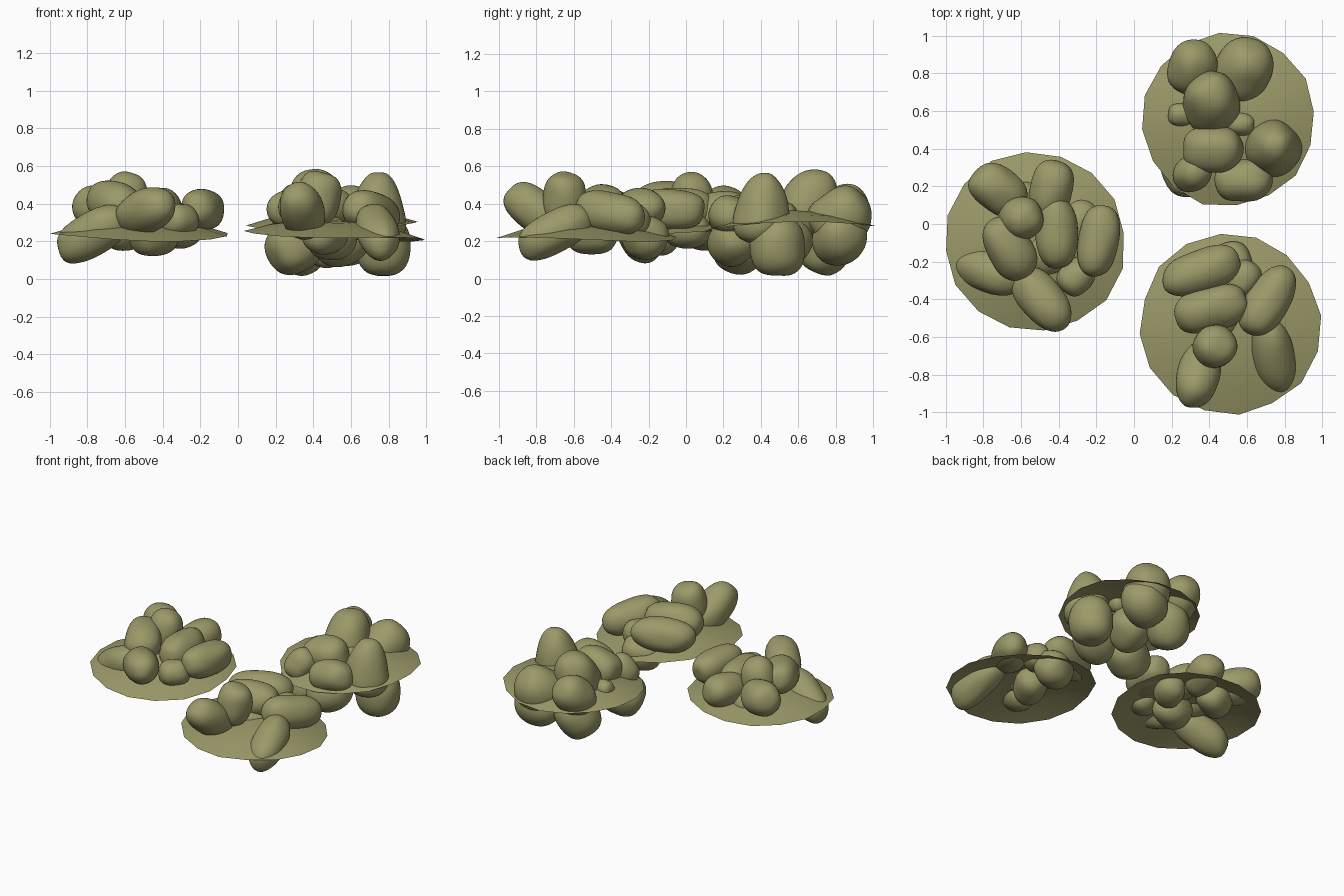
import bpy, bmesh, math, random
from mathutils import Vector, Euler, noise

random.seed(4)
if "Cube" in bpy.data.objects:
    bpy.data.objects.remove(bpy.data.objects["Cube"], do_unlink=True)

olive = bpy.data.materials.new("olive_stone")
olive.use_nodes = True
colour = (0.33, 0.32, 0.14, 1)
olive.diffuse_color = colour
olive.node_tree.nodes["Principled BSDF"].inputs["Base Color"].default_value = colour


def finish(bm, name):
    mesh = bpy.data.meshes.new(name)
    for face in bm.faces:
        face.smooth = True
    bm.to_mesh(mesh)
    bm.free()
    mesh.materials.append(olive)
    obj = bpy.data.objects.new(name, mesh)
    bpy.context.collection.objects.link(obj)
    return obj


def sheet(name, centre, radius, slope, sides=16, dome=0.085):
    """Thin, shallow domed and tilted ground sheet with an uneven rim."""
    bm = bmesh.new()
    rings = []
    phase = random.uniform(0, math.pi)
    wobble = [random.uniform(0.97, 1.01) for _ in range(sides)]
    for share in (0.35, 0.7, 1.0):
        ring = []
        for i in range(sides):
            a = math.tau * i / sides + 0.1
            r = radius * share * (wobble[i] if share == 1 else 1)
            x, y = r * math.cos(a), r * math.sin(a)
            z = slope[0] * x + slope[1] * y + dome * (1 - share ** 2)
            z += 0.014 * share * math.sin(2 * a + phase)
            ring.append(bm.verts.new(Vector(centre) + Vector((x, y, z))))
        rings.append(ring)
    hub = bm.verts.new(Vector(centre) + Vector((0, 0, dome)))
    for i in range(sides):
        j = (i + 1) % sides
        bm.faces.new((hub, rings[0][i], rings[0][j]))
        for inner, outer in zip(rings, rings[1:]):
            bm.faces.new((inner[i], outer[i], outer[j], inner[j]))
    return finish(bm, name)


def stone(name, x, y, z, length, width, yaw=0, pitch=0, taper=0):
    """Rounded pebble: long axis set by yaw and pitch, optional pointed end."""
    bm = bmesh.new()
    bmesh.ops.create_icosphere(bm, subdivisions=4, radius=1)
    seed = Vector((x, y, z)) * 9
    power = 2.5
    for v in bm.verts:
        d = v.co.normalized()
        side = math.hypot(d.y, d.z)
        d /= (abs(d.x) ** power + side ** power) ** (1 / power)
        d *= 1 + 0.07 * noise.noise(d * 1.1 + seed)
        thin = 1 - taper * d.x
        v.co = (d.x * length, d.y * width * thin, d.z * width * thin)
    obj = finish(bm, name)
    obj.rotation_euler = Euler((0, -math.radians(pitch), math.radians(yaw)))
    obj.location = (x, y, z)
    return obj


# Ground sheets
sheet("right_sheet", (-.525, -.095, .23), .485, (.0, .04))
sheet("front_left_sheet", (.51, -.535, .225), .485, (-.05, .0))
sheet("back_left_sheet", (.5, .55, .28), .465, (.02, .03))

# Stones of each pile: x, y, z, half length, half width, yaw, pitch, taper
right_pile = [
    (-.72, .18, .37, .16, .12, -35, -15),
    (-.44, .18, .35, .16, .115, 80, 10),
    (-.6, .03, .42, .15, .115, 0, 80),
    (-.66, -.13, .4, .18, .12, -60, -10),
    (-.41, -.05, .37, .19, .115, 92, 0),
    (-.19, -.09, .37, .19, .11, 80, 0),
    (-.31, -.28, .31, .1, .09, 40),
    (-.49, -.4, .36, .19, .115, -50, 15),
    (-.77, -.25, .24, .21, .115, -17, 30),
    (-.45, -.15, .24, .13, .12, 20),
    (-.3, 0, .26, .13, .1, 60),
    (-.6, .1, .26, .13, .11, 30),
]
front_left_pile = [
    (.36, -.25, .37, .21, .115, 18, 0),
    (.41, -.45, .38, .2, .12, 15, 0),
    (.58, -.29, .31, .1, .09, 50),
    (.71, -.41, .35, .2, .115, 58, -10),
    (.74, -.7, .25, .22, .11, -80, -27),
    (.43, -.65, .43, .14, .115, 0, 85),
    (.34, -.8, .36, .19, .115, -100, 35),
    (.5, -.22, .22, .13, .12, 20),
    (.46, -.5, .24, .14, .11, 60),
]
back_left_pile = [
    (.31, .83, .36, .15, .125, 70, 40),
    (.59, .83, .33, .16, .155, 60, 40, .1),
    (.41, .66, .41, .18, .15, 90, 65, .2),
    (.42, .4, .38, .16, .125, 0, 10),
    (.74, .41, .38, .19, .14, 80, 85, .35),
    (.31, .27, .33, .11, .095, 30, 50),
    (.58, .23, .33, .15, .11, 0, 10),
    (.25, .58, .33, .07, .06),
    (.56, .53, .35, .08, .06),
    (.77, .49, .17, .16, .145, 0, 85),
    (.3, .29, .17, .15, .14, 30, 20),
    (.6, .82, .22, .16, .14, 20, 30),
    (.34, .75, .18, .16, .14, 45, 60),
    (.55, .25, .2, .15, .13, 10, 20),
    (.48, .53, .2, .15, .13, 60, 30),
]

piles = {"right": right_pile, "front_left": front_left_pile, "back_left": back_left_pile}
for pile, stones in piles.items():
    for number, spec in enumerate(stones, 1):
        stone(f"{pile}_stone_{number}", *spec)
